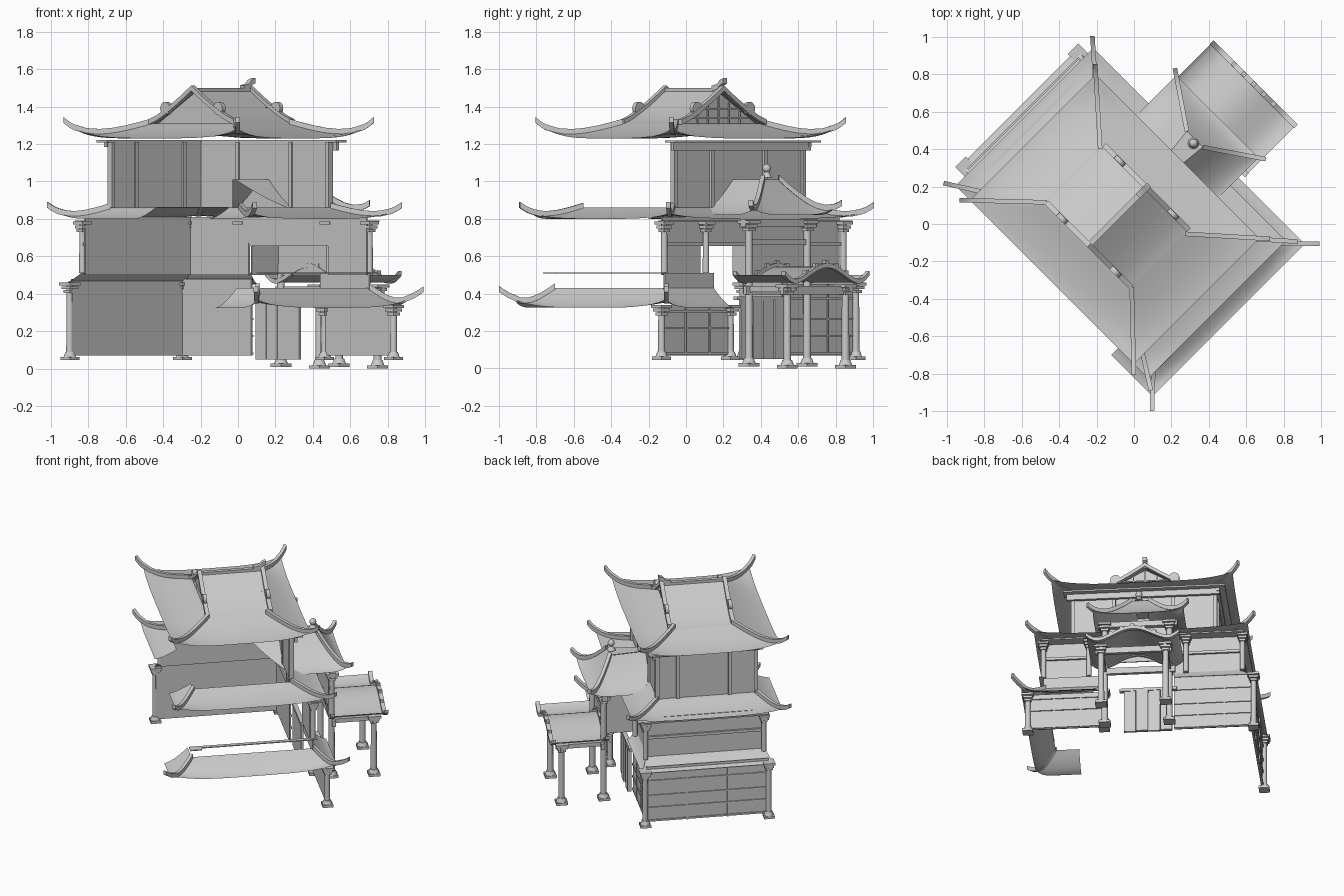
import bpy, bmesh, math
from mathutils import Matrix, Vector

old = bpy.data.objects.get("Cube")
if old:
    bpy.data.objects.remove(old)

grey = bpy.data.materials.new("pale_grey")
grey.use_nodes = True
grey.diffuse_color = (0.6, 0.6, 0.6, 1)
grey.node_tree.nodes["Principled BSDF"].inputs["Base Color"].default_value = (0.6, 0.6, 0.6, 1)

# The whole building is turned 45 degrees: local x points to the gate
PLACE = Matrix.Translation((-0.064, 0.064, 0)) @ Matrix.Rotation(math.radians(45), 4, 'Z')
parts = []


def finish(name, bm):
    bmesh.ops.recalc_face_normals(bm, faces=bm.faces[:])
    mesh = bpy.data.meshes.new(name)
    bm.to_mesh(mesh)
    bm.free()
    mesh.materials.append(grey)
    obj = bpy.data.objects.new(name, mesh)
    obj.matrix_world = PLACE
    bpy.context.collection.objects.link(obj)
    parts.append(obj)


def add_box(bm, x0, x1, y0, y1, z0, z1):
    m = Matrix.Translation(((x0 + x1) / 2, (y0 + y1) / 2, (z0 + z1) / 2))
    m = m @ Matrix.Diagonal((abs(x1 - x0), abs(y1 - y0), abs(z1 - z0), 1))
    bmesh.ops.create_cube(bm, size=1, matrix=m)


def box(name, *dims):
    bm = bmesh.new()
    add_box(bm, *dims)
    finish(name, bm)


def add_drum(bm, x, y, z0, z1, r0, r1, n=12):
    bmesh.ops.create_cone(bm, cap_ends=True, segments=n, radius1=r0, radius2=r1, depth=z1 - z0,
                          matrix=Matrix.Translation((x, y, (z0 + z1) / 2)))


def column(name, x, y, z0, z1, r=0.022, base=True):
    """Round shaft on a stepped foot, with stacked bracket blocks on top."""
    bm = bmesh.new()
    add_drum(bm, x, y, z0, z1, r, r * 0.9)
    if base:
        w = r * 1.8
        add_box(bm, x - w, x + w, y - w, y + w, z0, z0 + 0.018)
        add_drum(bm, x, y, z0 + 0.018, z0 + 0.045, r * 1.7, r * 1.2)
    for k, w in enumerate((1.2, 1.6, 2.0)):
        top = z1 - 0.02 * (2 - k)
        add_box(bm, x - r * w, x + r * w, y - r * w, y + r * w, top - 0.016, top)
    finish(name, bm)


def sweep(name, pts, w=0.012, h=0.025):
    """Rectangular bar following a path, used for ridges and barge boards."""
    bm = bmesh.new()
    pts = [Vector(p) for p in pts]
    run = pts[-1] - pts[0]
    side = Vector((-run.y, run.x, 0)).normalized() * w
    rings = []
    for p in pts:
        rings.append([bm.verts.new(p + side * sx + Vector((0, 0, z)))
                      for sx, z in ((-1, -0.006), (1, -0.006), (1, h), (-1, h))])
    for a, b in zip(rings, rings[1:]):
        for k in range(4):
            bm.faces.new((a[k], a[(k + 1) % 4], b[(k + 1) % 4], b[k]))
    bm.faces.new(rings[0])
    bm.faces.new(rings[-1])
    finish(name, bm)


def sheet(name, fn, n, m, thick=0.012):
    """Thin curved surface sampled from fn(s, t)."""
    bm = bmesh.new()
    g = [[bm.verts.new(fn(i / n, j / m)) for j in range(m + 1)] for i in range(n + 1)]
    for i in range(n):
        for j in range(m):
            bm.faces.new((g[i][j], g[i + 1][j], g[i + 1][j + 1], g[i][j + 1]))
    bmesh.ops.solidify(bm, geom=bm.faces[:], thickness=thick)
    finish(name, bm)


def roof_height(t, ze, zt, lift):
    return ze + (zt - ze) * t ** 1.5 + lift * (1 - t) ** 4


def roof_side(name, e0, e1, i0, i1, ze, zt, lift, up0=1, up1=1):
    e0, e1, i0, i1 = map(Vector, (e0, e1, i0, i1))

    def fn(s, t):
        p = e0.lerp(e1, s).lerp(i0.lerp(i1, s), t)
        k = up0 * max(0, 1 - 2 * s) ** 4 + up1 * max(0, 2 * s - 1) ** 4
        return (p.x, p.y, roof_height(t, ze, zt, lift * k))
    sheet(name, fn, 20, 8)


def hip(name, e, i, ze, zt, lift, reach, rise):
    """Corner ridge ending in an upturned horn."""
    e, i = Vector(e), Vector(i)
    pts = []
    for k in range(7):
        p = i.lerp(e, k / 6)
        pts.append((p.x, p.y, roof_height(1 - k / 6, ze, zt, lift)))
    out = (e - i).normalized() * reach
    for f in (0.35, 0.7, 1):
        p = e + out * f
        pts.append((p.x, p.y, ze + lift + rise * f ** 1.3))
    sweep(name, pts)


def corners(x0, x1, y):
    return [(x0, y), (x1, y), (x1, -y), (x0, -y)]


# Top roof: four hipped skirts with a gabled crown
E, I = corners(-0.53, 0.42, 0.618), corners(-0.247, 0.155, 0.32)
for k in range(4):
    roof_side("top_roof_side", E[k], E[(k + 1) % 4], I[k], I[(k + 1) % 4], 1.23, 1.31, 0.05)
    hip("top_roof_hip", E[k], I[k], 1.23, 1.31, 0.05, 0.057, 0.04)


def crown(t):
    return 1.31 + 0.18 * t ** 1.25


for sy in (-1, 1):
    sheet("crown_slope", lambda s, t: (-0.255 + 0.445 * s, sy * 0.32 * (1 - t), crown(t)), 1, 8)
    for x in (-0.25, 0.185):
        sweep("crown_barge", [(x, sy * 0.32 * (1 - t / 6), crown(t / 6)) for t in range(7)], 0.014, 0.022)
        bm = bmesh.new()
        bmesh.ops.create_cone(bm, cap_ends=True, segments=14, radius1=0.035, radius2=0.035, depth=0.025,
                              matrix=Matrix.Translation((x, sy * 0.2, 1.39)) @ Matrix.Rotation(math.pi / 2, 4, 'Y'))
        finish("barge_scroll", bm)
for x in (-0.225, 0.15):
    bm = bmesh.new()
    bm.faces.new([bm.verts.new(p) for p in ((x, -0.32, 1.29), (x, 0.32, 1.29), (x, 0, 1.48))])
    finish("gable_wall", bm)
for y in (-0.16, -0.08, 0, 0.08, 0.16):
    box("gable_lattice", 0.152, 0.16, y - 0.004, y + 0.004, 1.3, 1.47 - abs(y) * 0.6)
for z in (1.34, 1.39):
    w = (1.49 - z) * 1.5
    box("gable_lattice_rail", 0.152, 0.16, -w, w, z - 0.004, z + 0.004)
sweep("main_ridge", [(-0.25, 0, 1.48), (0.19, 0, 1.48)], 0.014, 0.02)
sweep("ridge_finial", [(0.12, 0, 1.49), (0.16, 0, 1.5), (0.18, 0, 1.52), (0.205, 0, 1.53)], 0.016, 0.022)

# Upper storey: two standing walls, columns, soffits and eave beams
box("upper_wall_side", -0.38, 0.297, 0.48, 0.49, 0.86, 1.21)
box("upper_wall_front", 0.29, 0.3, -0.49, 0.49, 0.86, 1.21)
for x in (-0.38, -0.2, 0.16):
    box("upper_column", x - 0.012, x + 0.012, 0.47, 0.505, 0.86, 1.21)
for y in (-0.48, -0.2, 0.2, 0.49):
    box("upper_column", 0.283, 0.316, y - 0.012, y + 0.012, 0.86, 1.21)
box("eave_beam_side", -0.4, 0.34, 0.5, 0.52, 1.185, 1.21)
box("eave_beam_front", 0.315, 0.335, -0.52, 0.52, 1.165, 1.21)
box("top_soffit_side", -0.42, 0.36, 0.48, 0.56, 1.208, 1.22)
box("top_soffit_front", 0.29, 0.37, -0.54, 0.56, 1.208, 1.22)

# Middle roof: three full sides and two partial returns on the open side
E, I = corners(-0.53, 0.51, 0.728), corners(-0.38, 0.3, 0.49)
for k in range(4):
    if k < 3:
        roof_side("middle_roof_side", E[k], E[k + 1], I[k], I[k + 1], 0.8, 0.86, 0.03)
    hip("middle_roof_hip", E[k], I[k], 0.8, 0.86, 0.03, 0.065, 0.035)
roof_side("middle_roof_return", E[0], (-0.53, 0.15), I[0], (-0.38, 0.15), 0.8, 0.86, 0.03, 1, 0)
roof_side("middle_roof_return", E[3], (-0.53, -0.4), I[3], (-0.38, -0.4), 0.8, 0.86, 0.03, 1, 0)
box("middle_soffit_side", -0.43, 0.43, 0.66, 0.71, 0.782, 0.792)
box("middle_soffit_front", 0.39, 0.47, -0.69, 0.7, 0.782, 0.792)

# Middle storey walls, with an opening over the entrance
box("middle_wall_side", -0.4, 0.4, 0.66, 0.67, 0.5, 0.81)
box("middle_wall_front", 0.39, 0.4, -0.67, -0.38, 0.5, 0.81)
box("middle_wall_front", 0.39, 0.4, 0.22, 0.67, 0.5, 0.81)
box("middle_wall_lintel", 0.39, 0.4, -0.38, 0.22, 0.67, 0.81)
box("middle_rail_side", -0.41, 0.41, 0.665, 0.685, 0.655, 0.675)
box("middle_rail_front", 0.395, 0.415, -0.67, 0.67, 0.655, 0.675)
for x, y in ((-0.4, 0.685), (0.415, 0.685), (0.415, -0.67), (0.42, -0.36), (0.42, 0.3)):
    column("middle_column", x, y, 0.51, 0.785, 0.018, False)
box("open_side_ledge", -0.44, 0.44, -0.7, -0.67, 0.508, 0.514)
box("open_side_ledge_end", -0.44, -0.36, -0.73, -0.67, 0.508, 0.514)

# Lower storey walls, skirting roof, panel battens and corner columns
box("lower_wall_side", -0.42, 0.42, 0.74, 0.75, 0.07, 0.48)
box("lower_wall_front", 0.41, 0.42, 0.22, 0.75, 0.07, 0.48)
box("lower_wall_wing", 0.485, 0.495, -0.77, -0.23, 0.07, 0.34)
box("lower_wall_band", 0.41, 0.42, -0.67, -0.3, 0.4, 0.51)
roof_side("side_skirt", (-0.46, 0.785), (0.46, 0.785), (-0.41, 0.67), (0.41, 0.67), 0.45, 0.52, 0, 0, 0)
roof_side("front_skirt", (0.46, 0.785), (0.46, 0.22), (0.4, 0.67), (0.4, 0.22), 0.45, 0.52, 0, 0, 0)
for z in (0.075, 0.17, 0.26, 0.37):
    box("side_batten", -0.42, 0.42, 0.745, 0.757, z, z + 0.01)
    box("front_batten", 0.415, 0.427, 0.22, 0.75, z, z + 0.01)
for z in (0.075, 0.21, 0.3):
    box("wing_batten", 0.49, 0.503, -0.77, -0.23, z, z + 0.012)
for x in (-0.14, 0.14):
    box("side_stud", x - 0.005, x + 0.005, 0.745, 0.757, 0.07, 0.45)
for y in (0.38, 0.56):
    box("front_stud", 0.415, 0.427, y - 0.005, y + 0.005, 0.07, 0.45)
for y in (-0.59, -0.41):
    box("wing_stud", 0.49, 0.503, y - 0.005, y + 0.005, 0.07, 0.32)
for x, y, z in ((-0.42, 0.76, 0.46), (0.432, 0.762, 0.46), (0.495, -0.77, 0.34), (0.495, -0.25, 0.34)):
    column("lower_column", x, y, 0.045, z, 0.02)

# Lower roof on the open side, with a short return at each end
E, I = ((0.57, -0.81), (-0.58, -0.81)), ((0.42, -0.66), (-0.42, -0.66))
roof_side("lower_roof_side", E[0], E[1], I[0], I[1], 0.325, 0.43, 0.045)
roof_side("lower_roof_front", E[0], (0.57, -0.3), I[0], (0.42, -0.3), 0.325, 0.43, 0.045, 1, 0)
roof_side("lower_roof_return", E[1], (-0.58, -0.5), I[1], (-0.42, -0.5), 0.325, 0.43, 0.045, 1, 0)
for e, i in zip(E, I):
    hip("lower_roof_hip", e, i, 0.325, 0.43, 0.045, 0.08, 0.045)

# Entrance doors
for k in range(4):
    y = -0.12 + k * 0.083
    box("door_leaf", 0.43, 0.445 + 0.01 * (k % 2), y, y + 0.08, 0.05, 0.37)
box("door_lintel", 0.42, 0.45, -0.15, 0.24, 0.365, 0.385)

# Entrance porch: half-hipped roof, ridge running back into the upper storey
EL, ER, IL, IR = (0.72, -0.31), (0.72, 0.31), (0.55, -0.06), (0.55, 0.06)
roof_side("porch_roof_front", EL, ER, IL, IR, 0.82, 1.01, 0.035)
roof_side("porch_roof_side", EL, (0.36, -0.31), IL, (0.06, -0.01), 0.82, 1.01, 0.035, 1, 0)
roof_side("porch_roof_side", ER, (0.36, 0.31), IR, (0.06, 0.01), 0.82, 1.01, 0.035, 1, 0)
sheet("porch_roof_cap", lambda s, t: (0.06 + 0.49 * s, (2 * t - 1) * (0.01 + 0.05 * s), 1.012), 1, 1)
for e, i in ((EL, IL), (ER, IR)):
    hip("porch_hip", e, i, 0.82, 1.01, 0.035, 0.04, 0.02)
bm = bmesh.new()
add_drum(bm, 0.53, -0.01, 1.02, 1.05, 0.03, 0.012)
bmesh.ops.create_uvsphere(bm, u_segments=12, v_segments=8, radius=0.024,
                          matrix=Matrix.Translation((0.53, -0.01, 1.07)))
finish("porch_finial", bm)
box("porch_front_panel", 0.6, 0.608, -0.23, 0.21, 0.5, 0.8)
box("porch_side_panel", 0.4, 0.605, 0.205, 0.213, 0.5, 0.8)
box("porch_beam", 0.605, 0.63, -0.25, 0.22, 0.66, 0.69)
box("porch_eave_beam", 0.6, 0.64, -0.28, 0.26, 0.76, 0.8)

# Gate: wavy roof on four columns
GATE = -0.015


def wave(y):
    a = abs(y)
    return 0.455 + 0.09 * (0.5 + 0.5 * math.cos(min(a / 0.27, 1) * math.pi)) + 0.05 * max(0, (a - 0.22) / 0.1) ** 2


sheet("gate_roof", lambda s, t: (0.6 + 0.38 * t, GATE + (s - 0.5) * 0.63, wave((s - 0.5) * 0.63)), 24, 1, 0.015)
for x in (0.61, 0.98):
    sweep("gate_barge", [(x, GATE + k * 0.0265, wave(k * 0.0265)) for k in range(-12, 13)], 0.014, 0.018)
    for k in (-2, -1, 0, 1, 2):
        y = k * 0.075
        box("gate_barge_knob", x - 0.012, x + 0.012, GATE + y - 0.012, GATE + y + 0.012, wave(y), wave(y) + 0.032)
for sy in (-1, 1):
    y = GATE + sy * 0.22
    column("gate_column", 0.91, y, 0.0, 0.45)
    column("porch_column", 0.62, y, 0.01, 0.79)
    box("gate_side_beam", 0.61, 0.95, y - 0.012, y + 0.012, 0.41, 0.44)
for x in (0.63, 0.91):
    box("gate_cross_beam", x - 0.012, x + 0.012, GATE - 0.26, GATE + 0.26, 0.395, 0.44)

# Smooth curved surfaces, keep hard edges
for o in bpy.context.selected_objects:
    o.select_set(False)
for o in parts:
    o.select_set(True)
bpy.context.view_layer.objects.active = parts[0]
bpy.ops.object.shade_smooth_by_angle(angle=math.radians(35))
